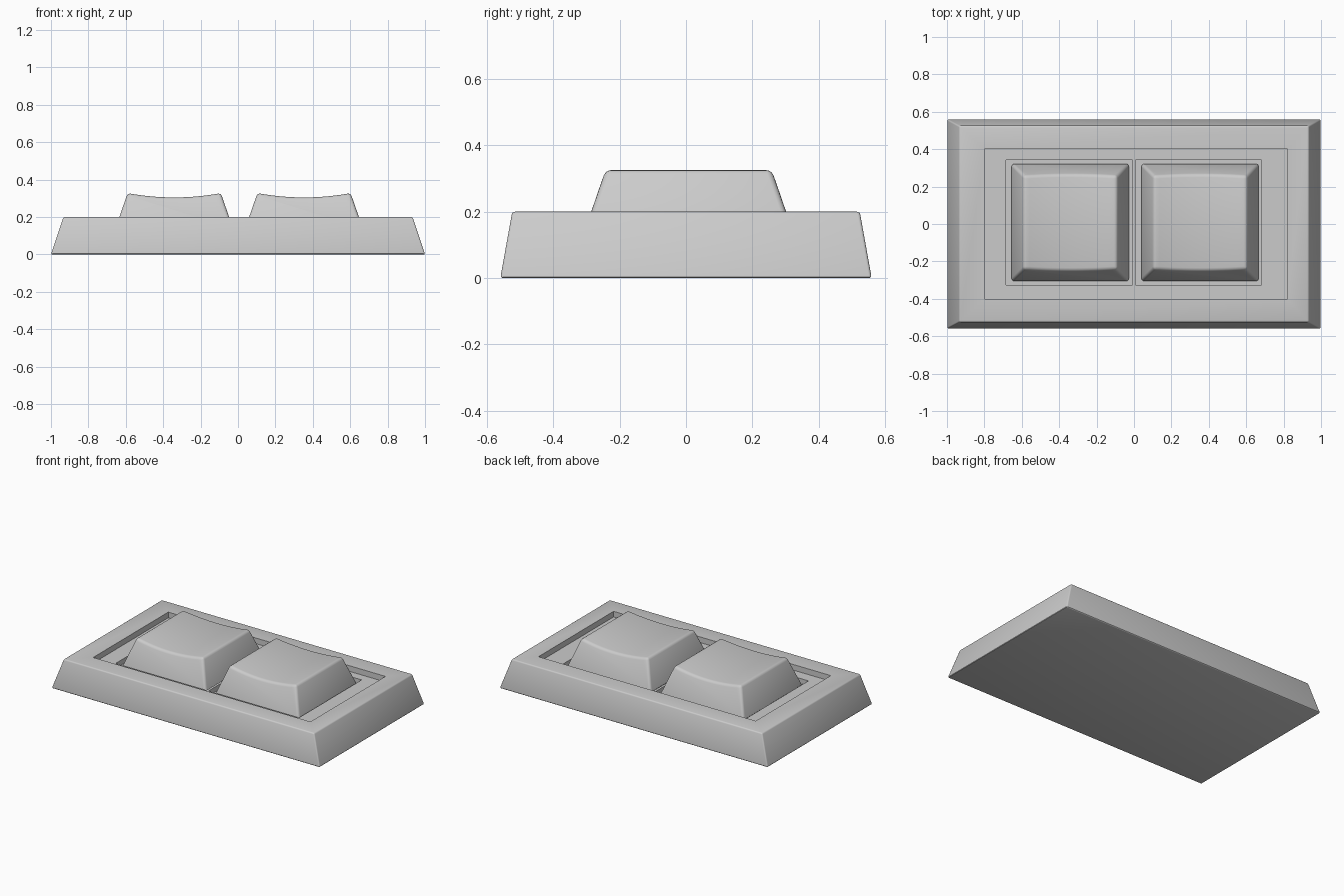
import bpy, bmesh

if "Cube" in bpy.data.objects:
    bpy.data.objects.remove(bpy.data.objects["Cube"])


def make_object(name, bm):
    bmesh.ops.recalc_face_normals(bm, faces=bm.faces[:])
    mesh = bpy.data.meshes.new(name)
    bm.to_mesh(mesh)
    bm.free()
    ob = bpy.data.objects.new(name, mesh)
    bpy.context.collection.objects.link(ob)
    return ob


def frustum(name, x0, x1, y0, y1, z0, z1, dx=0.0, dy=0.0):
    """Box whose top is pulled in by dx, dy on each side."""
    bm = bmesh.new()
    bmesh.ops.create_cube(bm, size=1)
    for v in bm.verts:
        top = v.co.z > 0
        ix, iy = (dx, dy) if top else (0, 0)
        v.co = (x1 - ix if v.co.x > 0 else x0 + ix,
                y1 - iy if v.co.y > 0 else y0 + iy,
                z1 if top else z0)
    return make_object(name, bm)


def activate(ob):
    bpy.ops.object.select_all(action='DESELECT')
    ob.select_set(True)
    bpy.context.view_layer.objects.active = ob


def bevel(ob, width, segments):
    mod = ob.modifiers.new("bevel", 'BEVEL')
    mod.width, mod.segments = width, segments
    mod.limit_method = 'ANGLE'
    activate(ob)
    bpy.ops.object.modifier_apply(modifier=mod.name)


def cut(ob, cutter):
    mod = ob.modifiers.new("cut", 'BOOLEAN')
    mod.operation, mod.solver, mod.object = 'DIFFERENCE', 'EXACT', cutter
    activate(ob)
    bpy.ops.object.modifier_apply(modifier=mod.name)
    bpy.data.objects.remove(cutter)


def keycap(name, cx, cy, base=0.318, z0=0.13, slope=0.376, n=16):
    """Tapered key with a top dished from left to right."""
    bm = bmesh.new()
    rows = []
    for s in (-1, 1):
        row = []
        for i in range(n + 1):
            u = 2 * i / n - 1
            z = 0.305 + 0.023 * u * u
            inset = slope * (z - 0.145)
            half_x = base - slope * (0.328 - 0.145)
            row.append(bm.verts.new((cx + u * half_x, cy + s * (base - inset), z)))
        rows.append(row)
    front, back = rows
    f0, f1, b0, b1 = [bm.verts.new((cx + sx * base, cy + sy * base, z0))
                      for sy in (-1, 1) for sx in (-1, 1)]
    for i in range(n):
        bm.faces.new((front[i], front[i + 1], back[i + 1], back[i]))
    bm.faces.new([f0, f1] + front[::-1])
    bm.faces.new([b1, b0] + back)
    bm.faces.new((b0, f0, front[0], back[0]))
    bm.faces.new((f1, b1, back[-1], front[-1]))
    bm.faces.new((f0, b0, b1, f1))
    ob = make_object(name, bm)
    bevel(ob, 0.016, 3)
    activate(ob)
    bpy.ops.object.shade_smooth_by_angle(angle=0.6)
    return ob


# Tapered base with softened edges
base = frustum("base", -1, 1, -0.56, 0.56, 0, 0.2, 0.066, 0.036)
bevel(base, 0.008, 3)

# Shallow tray and the two key wells
cut(base, frustum("tray_cutter", -0.80, 0.82, -0.40, 0.40, 0.162, 0.3))
for x0, x1 in ((-0.685, -0.008), (0.008, 0.683)):
    cut(base, frustum("well_cutter", x0, x1, -0.326, 0.342, 0.128, 0.3))
activate(base)
bpy.ops.object.shade_smooth_by_angle(angle=0.6)

# Keys
keycap("left_key", -0.341, 0.008)
keycap("right_key", 0.353, 0.008)
